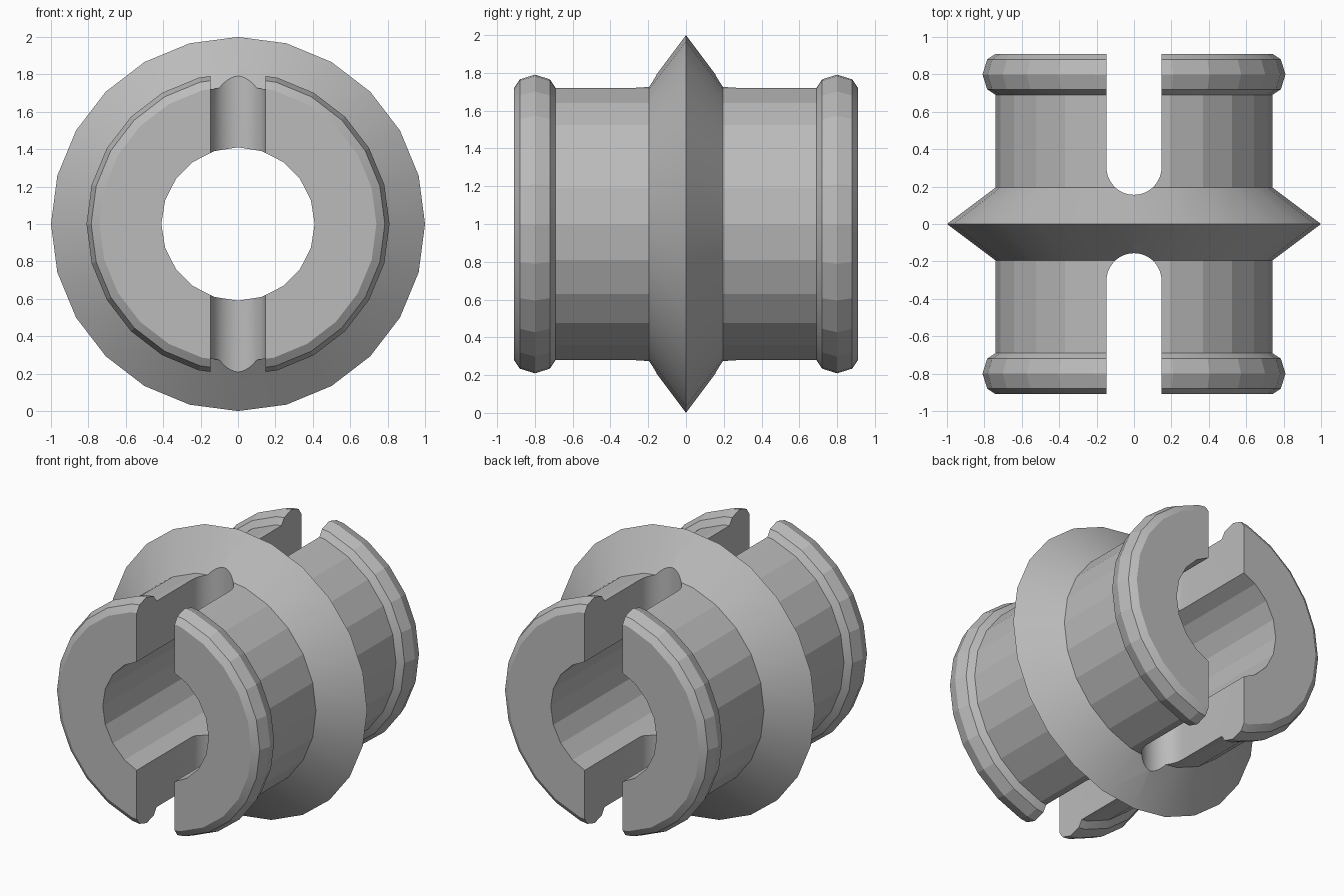
import bpy, bmesh
from math import sin, cos, pi, radians
from mathutils import Vector

if "Cube" in bpy.data.objects:
    bpy.data.objects.remove(bpy.data.objects["Cube"])

AXIS_Z = 1.0

grey = bpy.data.materials.new("plain grey")
grey.use_nodes = True
colour = (0.5, 0.5, 0.5, 1)
grey.diffuse_color = colour
grey.node_tree.nodes["Principled BSDF"].inputs["Base Color"].default_value = colour


def make_object(name, bm):
    bmesh.ops.recalc_face_normals(bm, faces=bm.faces)
    mesh = bpy.data.meshes.new(name)
    bm.to_mesh(mesh)
    bm.free()
    mesh.materials.append(grey)
    obj = bpy.data.objects.new(name, mesh)
    bpy.context.collection.objects.link(obj)
    return obj


def lathe(name, profile, sides):
    """Solid of revolution about the y axis from (y, radius) points."""
    bm = bmesh.new()
    rings = []
    for y, r in profile:
        angles = [2 * pi * i / sides for i in range(sides)]
        rings.append([bm.verts.new((r * sin(a), y, AXIS_Z + r * cos(a))) for a in angles])
    for a, b in zip(rings, rings[1:]):
        for i in range(sides):
            j = (i + 1) % sides
            bm.faces.new((a[i], a[j], b[j], b[i]))
    bm.faces.new(rings[0])
    bm.faces.new(rings[-1])
    return make_object(name, bm)


def slot_cutter(name, side):
    """Upright prism with a rounded inner end, open towards one end of the body."""
    half, centre, outer = 0.147, 0.303, 1.2
    steps = 24
    outline = [(half, outer)]
    outline += [(half * cos(pi * i / steps), centre - half * sin(pi * i / steps))
                for i in range(steps + 1)]
    outline.append((-half, outer))
    bm = bmesh.new()
    face = bm.faces.new([bm.verts.new((x, y * side, -0.5)) for x, y in outline])
    new = bmesh.ops.extrude_face_region(bm, geom=[face])["geom"]
    verts = [v for v in new if isinstance(v, bmesh.types.BMVert)]
    bmesh.ops.translate(bm, vec=Vector((0, 0, 3)), verts=verts)
    return make_object(name, bm)


# Turned body: end beads, shaft and central pointed ridge
half_profile = [(0.91, 0.74), (0.88, 0.785), (0.80, 0.81), (0.72, 0.785),
                (0.69, 0.74), (0.195, 0.74)]
profile = [(-y, r) for y, r in half_profile] + [(0, 1.0)] + half_profile[::-1]
body = lathe("grooved_bushing", profile, 24)

# Central bore and the two end slots
cutters = [lathe("bore_cutter", [(-1.2, 0.41), (1.2, 0.41)], 20),
           slot_cutter("front_slot_cutter", -1),
           slot_cutter("back_slot_cutter", 1)]

bpy.context.view_layer.objects.active = body
body.select_set(True)
for cutter in cutters:
    cutter.hide_render = True
    mod = body.modifiers.new(cutter.name, "BOOLEAN")
    mod.operation = "DIFFERENCE"
    mod.solver = "EXACT"
    mod.object = cutter
    bpy.ops.object.modifier_apply(modifier=mod.name)
    bpy.data.objects.remove(cutter)

bpy.ops.object.shade_smooth_by_angle(angle=radians(14))
